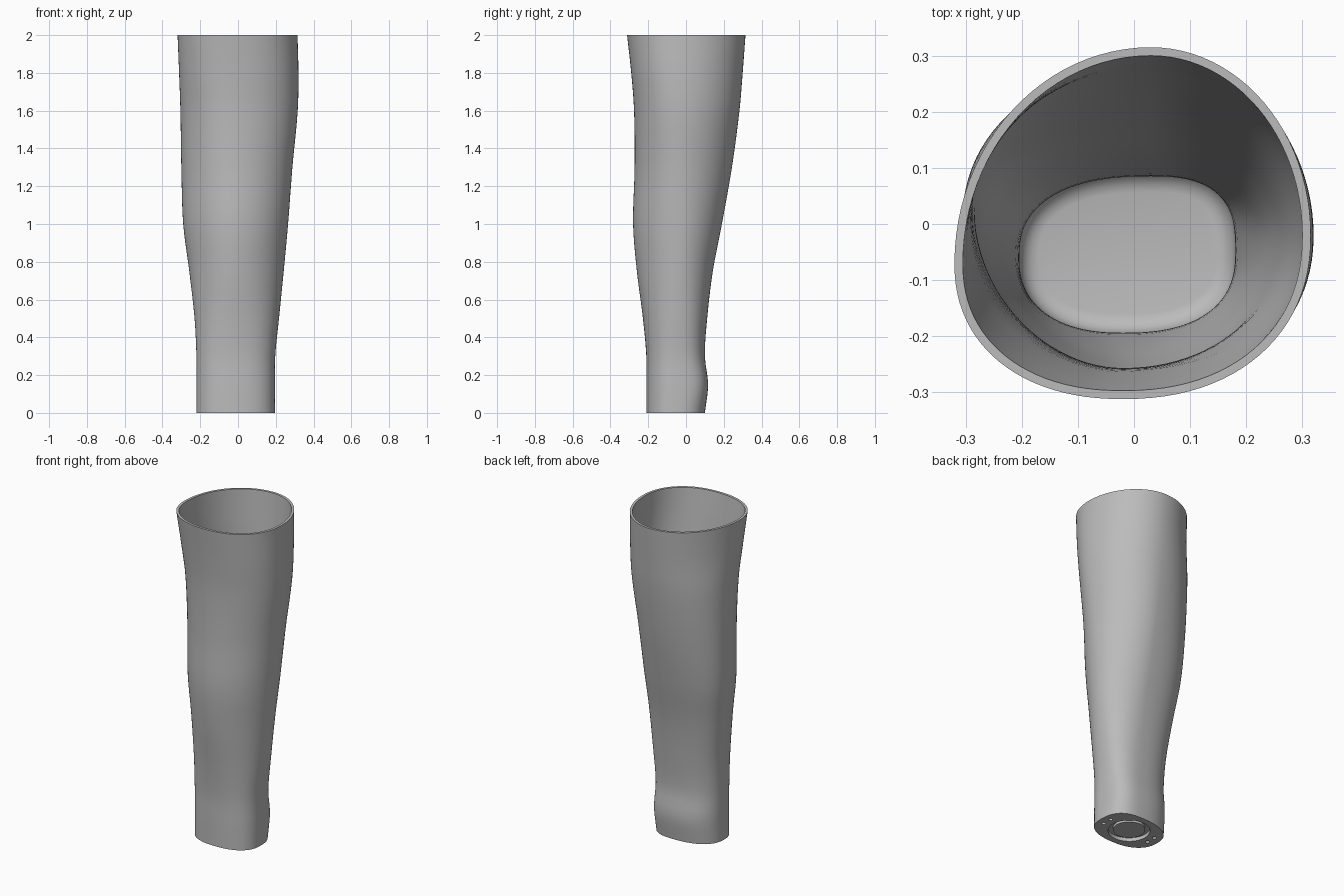
import bpy, bmesh, math
from mathutils import Vector

cube = bpy.data.objects.get("Cube")
if cube:
    bpy.data.objects.remove(cube, do_unlink=True)

grey = bpy.data.materials.new("plain_grey")
grey.use_nodes = True
colour = (0.5, 0.5, 0.5, 1)
grey.diffuse_color = colour
grey.node_tree.nodes["Principled BSDF"].inputs["Base Color"].default_value = colour

WALL = 0.015
FLOOR = 0.05
QUARTER = 24          # points per quarter of the outline

# Sections: height, left, right, front, back, depth of the left bulge,
# then roundness of the four quarters (right back, left back, left front, right front)
SECTIONS = [
    (0.0, -.22, .195, -.21, .10, -.06, 2.6, 2.4, 2.3, 2.4),
    (0.15, -.22, .196, -.21, .117, -.06, 2.9, 2.4, 2.3, 2.4),
    (0.3, -.22, .197, -.21, .10, -.06, 2.6, 2.4, 2.3, 2.4),
    (0.5, -.23, .217, -.228, .112, -.05, 2.3, 2.4, 2.1, 2.2),
    (0.75, -.258, .242, -.26, .142, -.02, 2, 2.4, 1.9, 2),
    (1.0, -.29, .265, -.28, .19, 0, 1.9, 2.4, 1.85, 2),
    (1.3, -.3, .288, -.272, .243, .02, 1.9, 2.2, 1.9, 2),
    (1.6, -.305, .316, -.275, .283, .01, 2, 2.1, 2, 2.1),
    (1.8, -.312, .32, -.29, .3, -.03, 2, 2, 2.1, 2.2),
    (2.0, -.32, .315, -.312, .315, -.07, 2, 2, 2.2, 2.2),
]


def section_at(z):
    """Smoothly interpolated section values at a height."""
    last = len(SECTIONS) - 1
    i = 0
    while i < last - 1 and SECTIONS[i + 1][0] <= z:
        i += 1
    a, b = SECTIONS[i], SECTIONS[i + 1]
    before, after = SECTIONS[max(i - 1, 0)], SECTIONS[min(i + 2, last)]
    h = b[0] - a[0]
    t = (z - a[0]) / h
    values = []
    for k in range(1, len(a)):
        m0 = (b[k] - before[k]) / (b[0] - before[0]) * h
        m1 = (after[k] - a[k]) / (after[0] - a[0]) * h
        values.append((2*t**3 - 3*t**2 + 1) * a[k] + (t**3 - 2*t**2 + t) * m0
                      + (3*t**2 - 2*t**3) * b[k] + (t**3 - t**2) * m1)
    return values


def outline(z, inset=0.0):
    """Closed outline at a height, optionally moved inward."""
    left, right, front, back, left_y, *power = section_at(z)
    right_y = min(-.02, .04 * z - .06)
    points = []
    for step in range(4 * QUARTER):
        quarter = step // QUARTER
        angle = math.tau * step / (4 * QUARTER)
        c, s = math.cos(angle), math.sin(angle)
        cx = .03 if quarter < 2 else -.02
        cy = right_y if quarter in (0, 3) else left_y
        rx = right - cx if quarter in (0, 3) else cx - left
        ry = back - cy if quarter < 2 else cy - front
        e = 2 / power[quarter]
        points.append(Vector((cx + math.copysign(abs(c)**e, c) * rx,
                              cy + math.copysign(abs(s)**e, s) * ry, z)))
    count = len(points)
    moved = []
    for i, p in enumerate(points):
        tangent = (points[(i + 1) % count] - points[i - 1]).normalized()
        moved.append(p + Vector((-tangent.y, tangent.x, 0)) * inset)
    return moved


def finish(obj):
    obj.data.materials.clear()
    obj.data.materials.append(grey)
    bpy.ops.object.select_all(action='DESELECT')
    obj.select_set(True)
    bpy.context.view_layer.objects.active = obj
    bpy.ops.object.shade_smooth_by_angle(angle=math.radians(35))


def cylinder(bm, x, y, radius, low, high, sides=48):
    made = bmesh.ops.create_cone(bm, cap_ends=True, segments=sides, radius1=radius,
                                 radius2=radius, depth=high - low)
    bmesh.ops.translate(bm, verts=made["verts"], vec=(x, y, (low + high) / 2))


def to_object(bm, name):
    mesh = bpy.data.meshes.new(name)
    bm.to_mesh(mesh)
    bm.free()
    obj = bpy.data.objects.new(name, mesh)
    bpy.context.collection.objects.link(obj)
    return obj


# Hollow sleeve: outer wall up, over the rim, inner wall down to a rounded floor
bm = bmesh.new()
steps = 48
rings = [outline(2 * i / steps) for i in range(steps + 1)]
rings += [outline(2 * i / steps, WALL) for i in range(steps, 2, -1)]
for k in range(5):
    turn = math.radians(90 * k / 4)
    rings.append(outline(FLOOR + .04 * (1 - math.sin(turn)),
                         WALL + .035 * (1 - math.cos(turn))))
loops = [[bm.verts.new(p) for p in ring] for ring in rings]
for low, high in zip(loops, loops[1:]):
    for i in range(len(low)):
        j = (i + 1) % len(low)
        bm.faces.new((low[i], low[j], high[j], high[i]))
bm.faces.new(loops[0][::-1])
bm.faces.new(loops[-1])
bmesh.ops.recalc_face_normals(bm, faces=bm.faces)
sleeve = to_object(bm, "forearm_sleeve")

# Round socket and small screw holes cut into the underside
CENTRE = (-.01, -.055)
bm = bmesh.new()
cylinder(bm, *CENTRE, .118, -.02, .022)
for side in (-1, 1):
    for offset in (-.03, .03):
        cylinder(bm, CENTRE[0] + side * .16, CENTRE[1] + offset, .012, -.02, .025, 16)
cutter = to_object(bm, "socket_cutter")
cutter.hide_render = True
cut = sleeve.modifiers.new("socket", 'BOOLEAN')
cut.operation = 'DIFFERENCE'
cut.solver = 'EXACT'
cut.object = cutter
bpy.context.view_layer.objects.active = sleeve
bpy.ops.object.modifier_apply(modifier=cut.name)
bpy.data.objects.remove(cutter, do_unlink=True)
finish(sleeve)

# Raised plug in the middle of the socket
bm = bmesh.new()
cylinder(bm, *CENTRE, .09, .006, .024)
finish(to_object(bm, "wrist_plug"))
